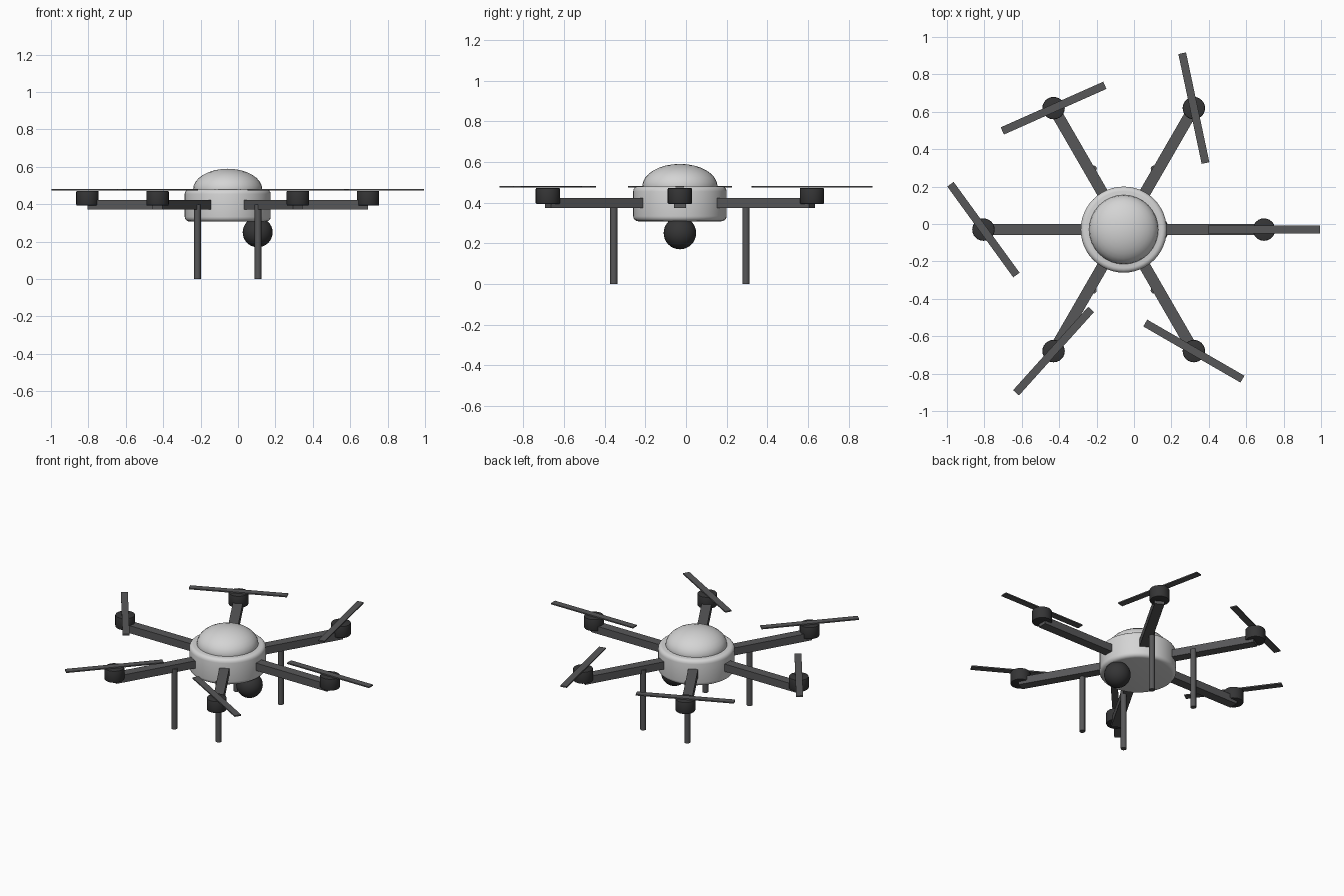
import bpy, math
from mathutils import Matrix, Vector

if "Cube" in bpy.data.objects:
    bpy.data.objects.remove(bpy.data.objects["Cube"])

CX, CY = -0.055, -0.03          # hub centre
ARM_R = 0.75                    # hub centre to motor axis


def material(name, rgb):
    m = bpy.data.materials.new(name)
    m.diffuse_color = (*rgb, 1)
    m.use_nodes = True
    m.node_tree.nodes["Principled BSDF"].inputs["Base Color"].default_value = m.diffuse_color
    return m


LIGHT = material("light grey", (0.66, 0.66, 0.66))
FRAME = material("dark grey", (0.095, 0.095, 0.098))
BLACK = material("charcoal", (0.035, 0.035, 0.036))


def finish(name, mat, bevel=0, segments=3, smooth=True):
    ob = bpy.context.object
    ob.name = name
    ob.data.materials.append(mat)
    if bevel:
        mod = ob.modifiers.new("bevel", 'BEVEL')
        mod.width, mod.segments, mod.limit_method = bevel, segments, 'ANGLE'
        bpy.ops.object.modifier_apply(modifier=mod.name)
    if smooth:
        bpy.ops.object.shade_smooth_by_angle(angle=math.radians(35))
    return ob


def cylinder(name, mat, x, y, z0, z1, r, sides, **kw):
    bpy.ops.mesh.primitive_cylinder_add(vertices=sides, radius=r, depth=z1 - z0,
                                        location=(x, y, (z0 + z1) / 2))
    return finish(name, mat, **kw)


def box(name, mat, x, y, z, size, angle):
    bpy.ops.mesh.primitive_cube_add(size=1)
    ob = bpy.context.object
    ob.data.transform(Matrix.Diagonal((*size, 1)))
    ob.location = (x, y, z)
    ob.rotation_euler.z = angle
    return finish(name, mat, smooth=False)


def ball(name, mat, loc, rx, rz):
    bpy.ops.mesh.primitive_uv_sphere_add(segments=32, ring_count=16, radius=1, location=loc)
    bpy.context.object.data.transform(Matrix.Diagonal((rx, rx, rz, 1)))
    return finish(name, mat)


# Hub body and its domed cover
cylinder("body", LIGHT, CX, CY, 0.308, 0.48, 0.23, 48, bevel=0.025, segments=4)
ball("dome", LIGHT, (CX, CY, 0.48), 0.185, 0.11)

# Six arms, each with a motor and a two-ended propeller
for i in range(6):
    a = math.radians(60 * i)
    d = Vector((math.cos(a), math.sin(a)))
    mx, my = CX + ARM_R * d.x, CY + ARM_R * d.y
    inner = 0.15
    mid = (ARM_R + inner) / 2
    box(f"arm_{i + 1}", FRAME, CX + mid * d.x, CY + mid * d.y, 0.398,
        (ARM_R - inner, 0.06, 0.05), a)
    cylinder(f"motor_{i + 1}", BLACK, mx, my, 0.393, 0.472, 0.06, 24, bevel=0.006, segments=2)
    box(f"propeller_{i + 1}", FRAME, mx, my, 0.477, (0.6, 0.042, 0.008), math.radians(102 * i))

# Four landing legs
for sx in (-1, 1):
    for sy in (-1, 1):
        side = ("left" if sx < 0 else "right") + ("_front" if sy < 0 else "_back")
        cylinder(f"leg_{side}", FRAME, CX + 0.162 * sx, CY + 0.325 * sy, 0, 0.398, 0.018, 12)

# Camera ball slung under the hub
ball("camera_ball", BLACK, (CX + 0.16, CY, 0.25), 0.08, 0.08)
